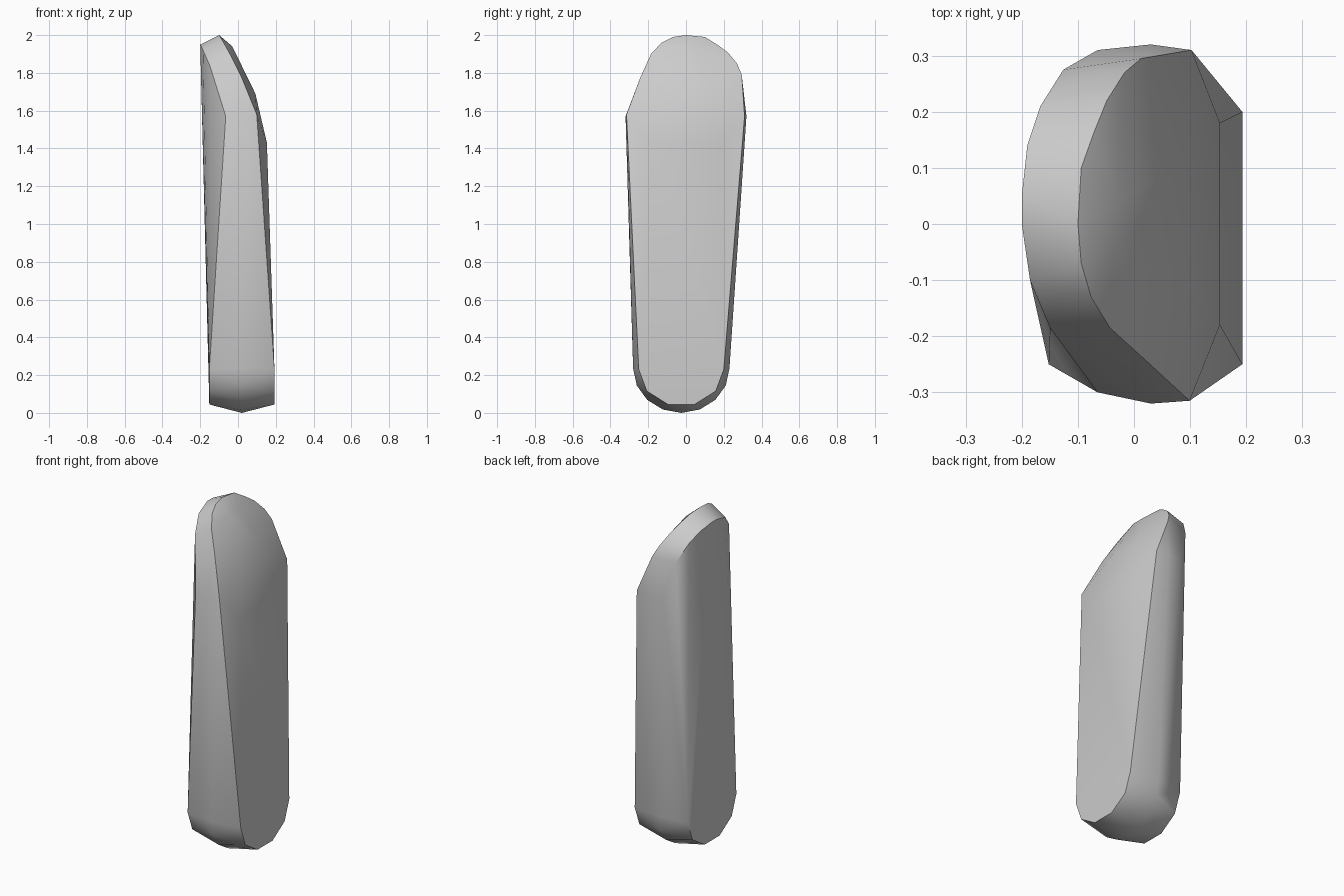
import bpy
import bmesh
from math import cos, sin, pi, radians

default_cube = bpy.data.objects.get("Cube")
if default_cube:
    bpy.data.objects.remove(default_cube, do_unlink=True)


def lower_arc(x, half_width, depth, center_z, segments):
    """Half ellipse that rounds the lower end of the slab at a given x."""
    return [(x,
             -0.025 + half_width * cos(pi * step / segments),
             center_z - depth * sin(pi * step / segments))
            for step in range(segments + 1)]


def left_camber(z):
    """The left face leans inwards towards the top."""
    drop = 2 - z
    return -0.1 + 0.6 * drop - 0.3 * drop * drop


def right_camber(z):
    """The right face curls inwards at the shoulders."""
    drop = 1.95 - z
    return -0.2 + 0.5 * drop - 0.38 * drop * drop


def bent_rim(outline, camber):
    """Wrap a flat y, z outline onto a cambered face."""
    return [(camber(z), y, z) for y, z in outline]


# Upper outlines of both faces, from the front shoulder over the top to the back
left_outline = [(-.315, 1.58), (-.24, 1.78), (-.185, 1.9), (-.13, 1.96),
                (-.07, 1.99), (0, 2), (.1, 1.99), (.165, 1.95),
                (.22, 1.91), (.27, 1.85), (.295, 1.79), (.31, 1.57)]
right_outline = [(-.3, 1.57), (-.185, 1.84), (-.1, 1.92), (0, 1.95), (.05, 1.95),
                 (.14, 1.93), (.21, 1.88), (.275, 1.78), (.31, 1.57)]

points = bent_rim(left_outline, left_camber)
points += bent_rim(right_outline, right_camber)

# Raised middle of the left face
for half_width, z in ((.04, 1.94), (.11, 1.69)):
    for side in (-1, 1):
        points.append((left_camber(z) + .035, side * half_width, z))
for side in (-1, 1):
    points.append((.153, side * .18, 1.43))

# Rounded lower end, fullest around the middle of the thickness
points += lower_arc(.193, .225, .195, .23, 5)
points += lower_arc(-.152, .225, .195, .23, 5)
points += lower_arc(.02, .255, .235, .235, 8)

# Fullest points of the shoulders
for side in (-1, 1):
    points.append((.03, side * .32, 1.57))

# Closed convex body
mesh = bpy.data.meshes.new("rounded_slab")
bm = bmesh.new()
for point in points:
    bm.verts.new(point)
hull = bmesh.ops.convex_hull(bm, input=bm.verts)
unused = [v for v in bm.verts if not v.link_faces]
bmesh.ops.delete(bm, geom=unused, context='VERTS')
bmesh.ops.recalc_face_normals(bm, faces=bm.faces)
bm.to_mesh(mesh)
bm.free()

slab = bpy.data.objects.new("rounded_slab", mesh)
bpy.context.collection.objects.link(slab)

# Plain grey surface
grey = bpy.data.materials.new("plain_grey")
grey.use_nodes = True
color = (.6, .6, .6, 1)
grey.diffuse_color = color
grey.node_tree.nodes["Principled BSDF"].inputs["Base Color"].default_value = color
mesh.materials.append(grey)

# Soft faces with crisp rims
bpy.ops.object.select_all(action='DESELECT')
slab.select_set(True)
bpy.context.view_layer.objects.active = slab
bpy.ops.object.shade_smooth_by_angle(angle=radians(35))
